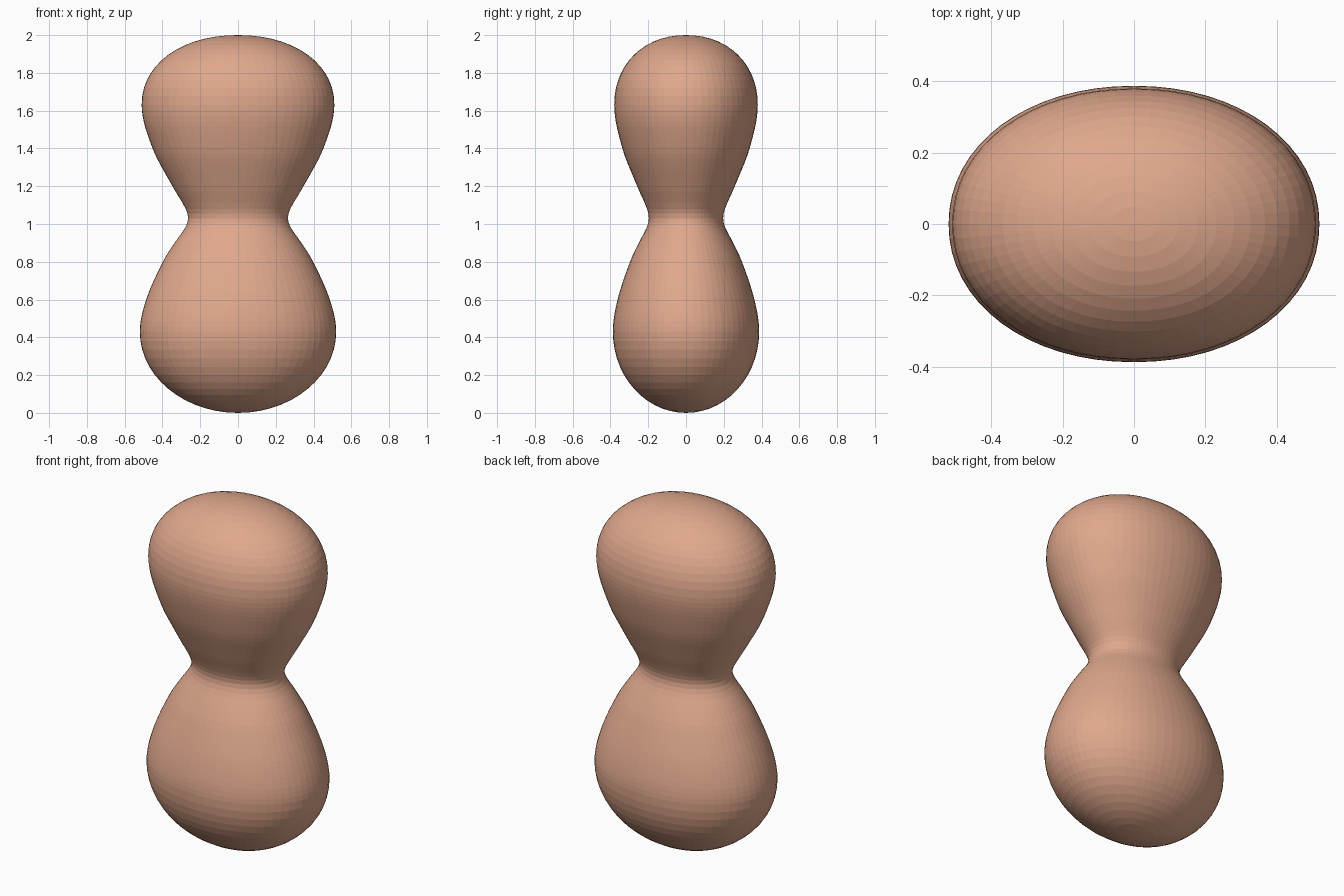
import bpy, bmesh, math

cube = bpy.data.objects.get("Cube")
if cube:
    bpy.data.objects.remove(cube, do_unlink=True)

# One clay-like colour
clay = bpy.data.materials.new("warm_clay")
clay.use_nodes = True
clay.diffuse_color = (0.74, 0.39, 0.265, 1)
bsdf = next(n for n in clay.node_tree.nodes if n.type == 'BSDF_PRINCIPLED')
bsdf.inputs["Base Color"].default_value = clay.diffuse_color

SEGMENTS = 64
DEPTH = 0.745       # depth relative to width
SQUARENESS = 2.08   # superellipse exponent of the cross-section

# Half width at each height, from lower bulge through waist to upper bulge
WAIST = [(0.43, 0.52), (0.6, 0.486), (0.8, 0.398), (0.9, 0.336), (0.98, 0.28),
         (1.03, 0.264), (1.08, 0.277), (1.2, 0.347), (1.4, 0.452), (1.63, 0.51)]


def power(value, exponent):
    return math.copysign(abs(value) ** exponent, value)


def dome(z_pole, z_rim, radius, exponent, steps=14):
    """Rings from just off the pole to just short of the rim."""
    rings = []
    for i in range(1, steps):
        a = math.pi / 2 * i / steps
        z = z_rim + (z_pole - z_rim) * math.cos(a) ** (2 / exponent)
        rings.append((z, radius * math.sin(a) ** (2 / exponent)))
    return rings


def smooth_curve(points, spacing=0.03):
    """Cubic Hermite curve through the points, level at both ends."""
    slopes = [0.0]
    for (z0, r0), (z1, r1) in zip(points, points[2:]):
        slopes.append((r1 - r0) / (z1 - z0))
    slopes.append(0.0)
    waist = min(range(len(points)), key=lambda i: points[i][1])
    slopes[waist] = 0.0
    rings = []
    for i in range(len(points) - 1):
        (z0, r0), (z1, r1) = points[i], points[i + 1]
        h = z1 - z0
        steps = max(2, round(h / spacing))
        for k in range(steps):
            t = k / steps
            r = ((2*t**3 - 3*t**2 + 1) * r0 + (t**3 - 2*t**2 + t) * h * slopes[i]
                 + (3*t**2 - 2*t**3) * r1 + (t**3 - t**2) * h * slopes[i + 1])
            rings.append((z0 + h * t, r))
    return rings + [points[-1]]


# Full outline from bottom to top
profile = (dome(0, *WAIST[0], 2.0) + smooth_curve(WAIST)
           + dome(2, *WAIST[-1], 2.12)[::-1])

# Loft oval rings and close both poles
bm = bmesh.new()
loops = []
for z, r in profile:
    loop = []
    for s in range(SEGMENTS):
        a = math.tau * s / SEGMENTS
        x = r * power(math.cos(a), 2 / SQUARENESS)
        y = r * DEPTH * power(math.sin(a), 2 / SQUARENESS)
        loop.append(bm.verts.new((x, y, z)))
    loops.append(loop)
bottom = bm.verts.new((0, 0, 0))
top = bm.verts.new((0, 0, 2))
for s in range(SEGMENTS):
    n = (s + 1) % SEGMENTS
    for low, high in zip(loops, loops[1:]):
        bm.faces.new((low[s], low[n], high[n], high[s]))
    bm.faces.new((bottom, loops[0][n], loops[0][s]))
    bm.faces.new((top, loops[-1][s], loops[-1][n]))
bmesh.ops.recalc_face_normals(bm, faces=bm.faces)

mesh = bpy.data.meshes.new("hourglass_body")
bm.to_mesh(mesh)
bm.free()
mesh.materials.append(clay)
body = bpy.data.objects.new("hourglass_body", mesh)
bpy.context.collection.objects.link(body)
